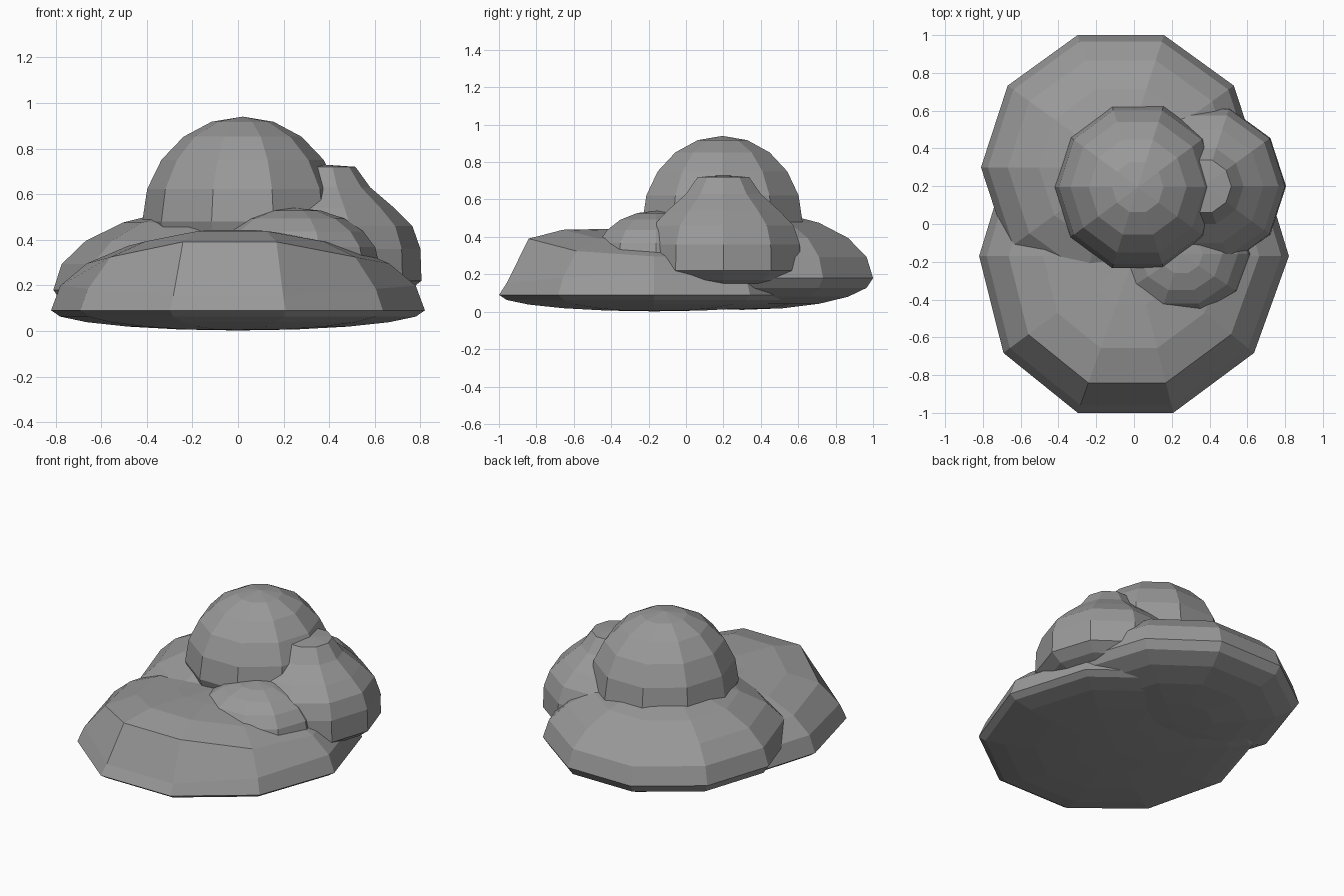
import bpy, bmesh, math

if "Cube" in bpy.data.objects:
    bpy.data.objects.remove(bpy.data.objects["Cube"], do_unlink=True)

SIDES = 10

stone = bpy.data.materials.new("stone_grey")
stone.use_nodes = True
grey = (0.32, 0.32, 0.32, 1)
stone.diffuse_color = grey
stone.node_tree.nodes["Principled BSDF"].inputs["Base Color"].default_value = grey


def dome_profile(rim, up, down):
    """(radius factor, height) from bottom pole to top pole, rim in between."""
    profile = []
    for k in range(-5, 6):
        a = math.radians(18 * k)
        radius = 0 if abs(k) == 5 else math.cos(a)
        profile.append((radius, rim + math.sin(a) * (up if k > 0 else down)))
    return profile


def lobe(name, centre, radii, profile, lift=None, lean=0):
    """Ten-sided boulder; lift raises the front of each ring, lean shifts it."""
    lift = lift or {}
    bm = bmesh.new()
    rings = []
    for i, (r, z) in enumerate(profile):
        if r == 0:
            rings.append([bm.verts.new((*centre, z))] * SIDES)
            continue
        ring = []
        for s in range(SIDES):
            a = math.tau * s / SIDES
            front = max(0, -math.sin(a)) / math.sin(math.radians(72))
            ring.append(bm.verts.new((
                centre[0] + r * radii[0] * math.cos(a) - lean * r * front,
                centre[1] + r * radii[1] * math.sin(a),
                z + lift.get(i, 0) * front ** 2.5)))
        rings.append(ring)
    for low, high in zip(rings, rings[1:]):
        for s in range(SIDES):
            t = (s + 1) % SIDES
            corners = dict.fromkeys((low[s], low[t], high[t], high[s]))
            bm.faces.new(list(corners))
    bmesh.ops.recalc_face_normals(bm, faces=bm.faces)
    mesh = bpy.data.meshes.new(name)
    bm.to_mesh(mesh)
    bm.free()
    mesh.materials.append(stone)
    obj = bpy.data.objects.new(name, mesh)
    bpy.context.collection.objects.link(obj)
    return obj


# Two broad base boulders; the front one has a steep raised face
lobe("front_base_boulder", (0, -0.17), (0.82, 0.872),
     dome_profile(0.09, 0.35, 0.088),
     lift={6: -0.045, 7: 0.095, 8: 0.065, 9: 0.02}, lean=0.045)
lobe("back_base_boulder", (-0.07, 0.3), (0.74, 0.736),
     dome_profile(0.18, 0.365, 0.17))

# Rounded crown boulder on top
lobe("crown_boulder", (0.02, 0.195), (0.44, 0.45),
     dome_profile(0.48, 0.46, 0.2))

# Small boulder resting on the front base
lobe("small_front_boulder", (0.25, -0.16), (0.37, 0.34),
     dome_profile(0.29, 0.25, 0.1))

# Tapered side boulder with a flat cap
lobe("side_boulder", (0.37, 0.2), (1, 1), [
    (0, 0.11), (0.25, 0.13), (0.37, 0.17), (0.435, 0.22), (0.43, 0.36),
    (0.395, 0.46), (0.315, 0.54), (0.21, 0.63), (0.145, 0.72), (0, 0.73)])
